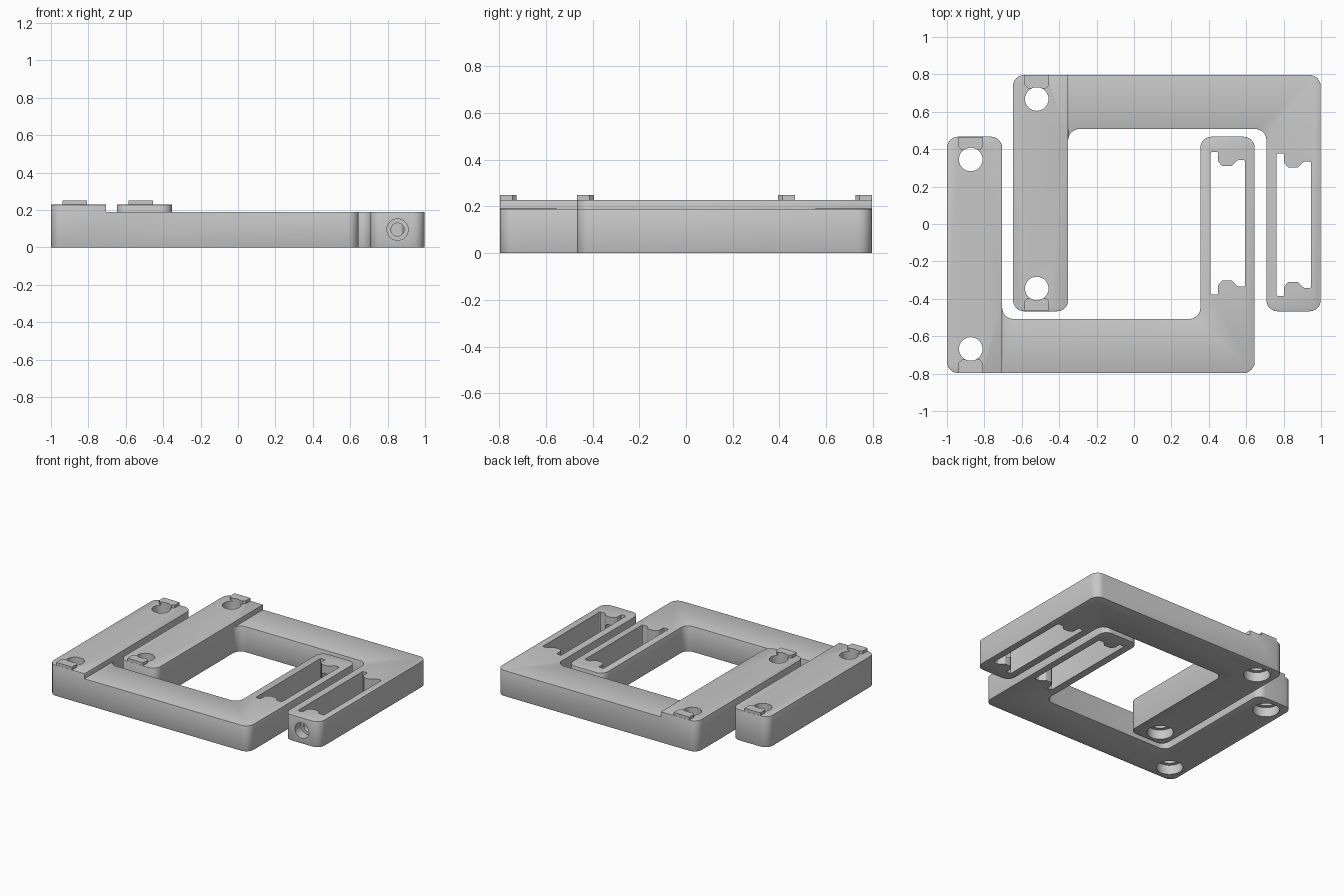
import bpy, bmesh, math
from mathutils import Vector, Matrix

cube = bpy.data.objects.get("Cube")
if cube:
    bpy.data.objects.remove(cube, do_unlink=True)

grey = bpy.data.materials.new("plain grey")
grey.use_nodes = True
grey.diffuse_color = (0.58, 0.58, 0.58, 1)
grey.node_tree.nodes["Principled BSDF"].inputs["Base Color"].default_value = grey.diffuse_color


def finish(bm, name):
    bmesh.ops.recalc_face_normals(bm, faces=bm.faces)
    mesh = bpy.data.meshes.new(name)
    bm.to_mesh(mesh)
    bm.free()
    mesh.materials.append(grey)
    obj = bpy.data.objects.new(name, mesh)
    bpy.context.collection.objects.link(obj)
    return obj


def rounded(points, radius, steps=6):
    """Round every corner of an outline with a tangent arc."""
    out = []
    for i, p in enumerate(points):
        p = Vector(p)
        a = (Vector(points[i - 1]) - p).normalized()
        b = (Vector(points[(i + 1) % len(points)]) - p).normalized()
        half = math.acos(max(-1, min(1, a.dot(b)))) / 2
        reach = radius / math.tan(half)
        centre = p + (a + b).normalized() * (radius / math.sin(half))
        start, end = p + a * reach - centre, p + b * reach - centre
        sweep = math.pi - 2 * half
        for k in range(steps + 1):
            t = k / steps
            out.append(centre + (start * math.sin((1 - t) * sweep)
                                 + end * math.sin(t * sweep)) / math.sin(sweep))
    return out


def prism(name, points, z0, z1):
    bm = bmesh.new()
    low = [bm.verts.new((p[0], p[1], z0)) for p in points]
    high = [bm.verts.new((p[0], p[1], z1)) for p in points]
    bm.faces.new(low)
    bm.faces.new(high)
    for i in range(len(low)):
        bm.faces.new((low[i - 1], low[i], high[i], high[i - 1]))
    return finish(bm, name)


def box(name, x0, x1, y0, y1, z0, z1):
    return prism(name, [(x0, y0), (x1, y0), (x1, y1), (x0, y1)], z0, z1)


def cylinder(name, radius, depth, centre, along_y=False):
    bm = bmesh.new()
    turn = Matrix.Rotation(math.pi / 2, 4, 'X') if along_y else Matrix.Identity(4)
    bmesh.ops.create_cone(bm, cap_ends=True, segments=32, radius1=radius, radius2=radius,
                          depth=depth, matrix=Matrix.Translation(centre) @ turn)
    return finish(bm, name)


def apply(obj, mod):
    bpy.context.view_layer.objects.active = obj
    bpy.ops.object.modifier_apply(modifier=mod.name)


def combine(obj, other, operation='DIFFERENCE'):
    mod = obj.modifiers.new("combine", 'BOOLEAN')
    mod.operation, mod.object, mod.solver = operation, other, 'EXACT'
    apply(obj, mod)
    bpy.data.objects.remove(other, do_unlink=True)


def soften(obj, width):
    mod = obj.modifiers.new("soft edges", 'BEVEL')
    mod.width, mod.segments = width, 2
    mod.limit_method, mod.angle_limit = 'ANGLE', math.radians(50)
    apply(obj, mod)


def bracket(name, side, shift):
    def flip(points):
        return [(x + shift, y * side) for x, y in points]

    # U-shaped body with a raised left bar
    outline = flip([(-1, -.797), (.645, -.797), (.645, .467), (.355, .467),
                    (.355, -.508), (-.705, -.508), (-.705, .467), (-1, .467)])
    body = prism(name, rounded(outline, .06), 0, .228)
    combine(body, box("step_cutter", -.705 + shift, 1.2 + shift, -1, 1, .19, .4))
    soften(body, .007)

    # Locating tabs at both ends of the raised bar
    for edge, inner in ((.466, .395), (-.796, -.725)):
        mid = inner + (edge - inner) * .25
        tab = prism("tab", flip([(-.938, edge), (-.938, mid), (-.92, inner),
                                 (-.825, inner), (-.808, mid), (-.808, edge)]), .2, .25)
        combine(body, tab, 'UNION')

    # Counterbored bolt holes
    for y in (.345, -.668):
        x = -.873 + shift
        combine(body, cylinder("bolt_cutter", .063, 1, (x, y * side, 0)))
        combine(body, cylinder("counterbore_cutter", .09, .14, (x, y * side, 0)))

    # Stepped slot through the right arm
    half = [(.41, .385), (.449, .385), (.449, .335), (.472, .31),
            (.522, .31), (.555, .341), (.594, .341)]
    slot = half + [(x, .008 - y) for x, y in reversed(half)]
    combine(body, prism("slot_cutter", rounded(flip(slot), .007, 3), -.1, .5))

    # Screw hole from the arm tip into the slot
    x = .5 + shift
    combine(body, cylinder("screw_cutter", .035, .3, (x, .4 * side, .095), True))
    combine(body, cylinder("screw_head_cutter", .057, .14, (x, .467 * side, .095), True))

    bpy.ops.object.select_all(action='DESELECT')
    body.select_set(True)
    bpy.context.view_layer.objects.active = body
    bpy.ops.object.shade_smooth_by_angle(angle=math.radians(30))


bracket("front_bracket", 1, 0)
bracket("back_bracket", -1, .353)
